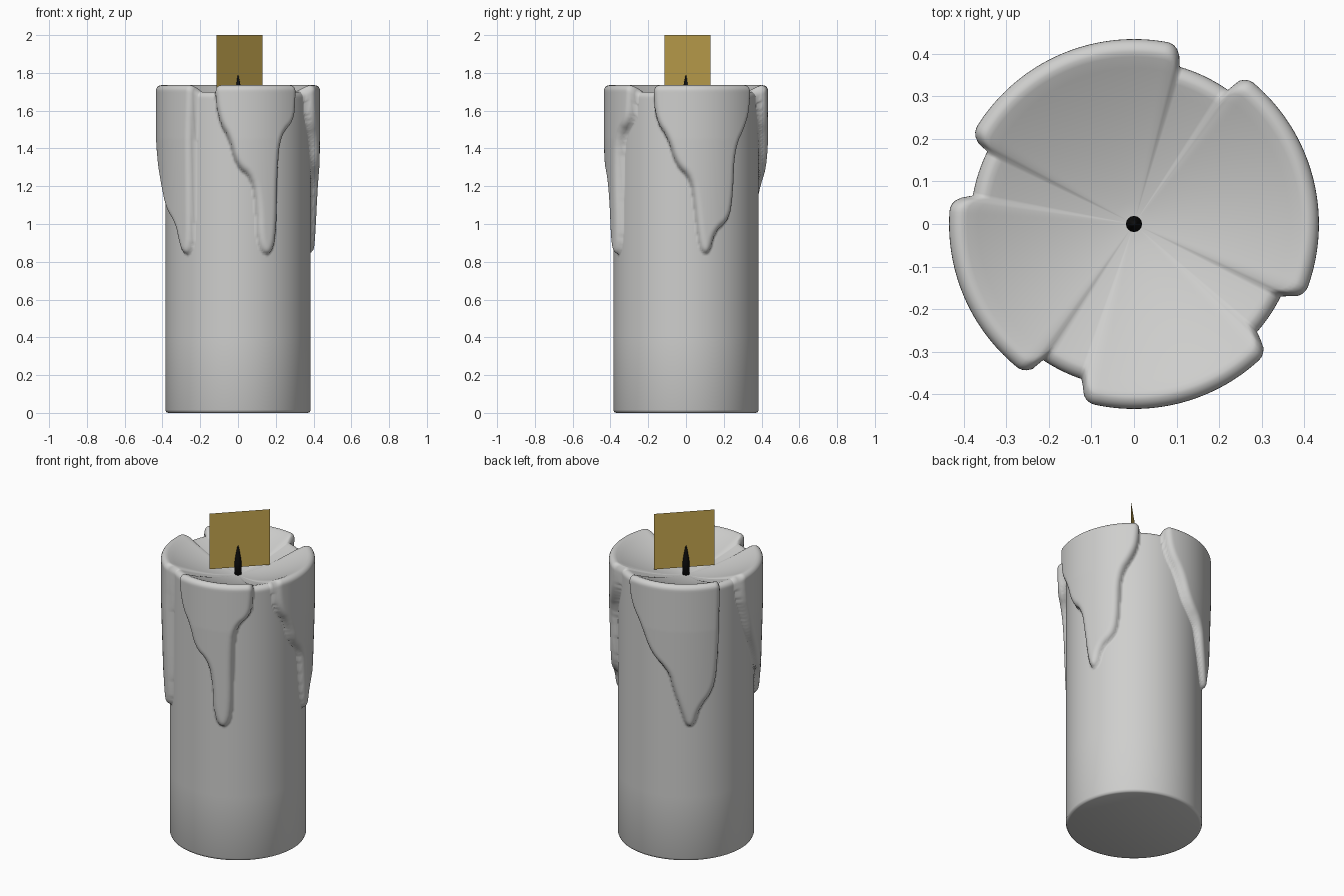
import bpy, bmesh, math

if "Cube" in bpy.data.objects:
    bpy.data.objects.remove(bpy.data.objects["Cube"])

def material(name, rgb):
    m = bpy.data.materials.new(name)
    m.diffuse_color = (*rgb, 1)
    m.use_nodes = True
    m.node_tree.nodes["Principled BSDF"].inputs["Base Color"].default_value = m.diffuse_color
    return m

wax = material("wax_grey", (0.62, 0.62, 0.61))
black = material("wick_black", (0.004, 0.004, 0.004))
yellow = material("flame_yellow", (0.57, 0.39, 0.08))

def finish(name, bm, mat, smooth=True):
    me = bpy.data.meshes.new(name)
    bm.to_mesh(me)
    bm.free()
    me.materials.append(mat)
    for p in me.polygons:
        p.use_smooth = smooth
    ob = bpy.data.objects.new(name, me)
    bpy.context.collection.objects.link(ob)
    return ob

def lathe(name, profiles, mat):
    """Skin a closed ring of (r, z) profiles, with caps on both ends."""
    bm = bmesh.new()
    n = len(profiles)
    cols = []
    for i, prof in enumerate(profiles):
        a = 2 * math.pi * i / n
        cols.append([bm.verts.new((r * math.cos(a), r * math.sin(a), z)) for r, z in prof])
    for i in range(n):
        c, d = cols[i], cols[(i + 1) % n]
        for j in range(len(c) - 1):
            bm.faces.new((c[j], d[j], d[j + 1], c[j + 1]))
    bm.faces.new([c[0] for c in reversed(cols)])
    bm.faces.new([c[-1] for c in cols])
    return finish(name, bm, mat)

# lower edge of each wax drip: (angle in degrees, height)
DRIPS = [
    [(-26, 1.9), (-25.5, 1.66), (-23, 1.54), (-14, 1.45), (-8, 1.31), (3, 1.24), (6, 1.1),
     (9, .92), (12, .845), (19, .845), (23, .96), (35, 1.02), (38.5, 1.15), (39.5, 1.4),
     (50, 1.52), (55, 1.62), (56, 1.9)],
    [(73, 1.9), (74, 1.66), (78, 1.55), (86, 1.46), (95, 1.29), (110, 1.19), (114, 1.08),
     (121, .93), (125, .845), (132, .845), (136.5, .96), (148, 1.06), (151.5, 1.2),
     (153, 1.5), (154, 1.9)],
    [(169, 1.9), (171, 1.6), (177, 1.48), (184, 1.33), (194, 1.2), (202, 1.08), (215, 1.0),
     (219, .9), (223, .84), (231, .84), (234, .95), (235, 1.5), (236, 1.62), (237, 1.9)],
    [(251, 1.9), (252, 1.66), (256, 1.53), (263, 1.45), (268, 1.31), (280, 1.24), (283.5, 1.1),
     (284.5, .92), (289, .84), (297, .84), (301, .95), (301.5, 1.3), (304, 1.47),
     (316, 1.54), (318, 1.66), (319, 1.9)],
]
R = 0.385
K = math.radians(1) * 0.41      # degrees to arc length

def soften(pts):
    out = [pts[0]]
    for (a, b), (c, d) in zip(pts, pts[1:]):
        out += [(a * .75 + c * .25, b * .75 + d * .25), (a * .25 + c * .75, b * .25 + d * .75)]
    return out + [pts[-1]]

DRIPS = [soften(soften(d)) for d in DRIPS]

def seg_dist(px, py, ax, ay, bx, by):
    dx, dy = bx - ax, by - ay
    t = max(0, min(1, ((px - ax) * dx + (py - ay) * dy) / (dx * dx + dy * dy)))
    return math.hypot(px - ax - t * dx, py - ay - t * dy)

def drip_mask(deg, z):
    """0 on bare wax, rising with a rounded shoulder to 1 inside a drip."""
    for d in DRIPS:
        a = deg - 360 if deg - 360 >= d[0][0] else deg
        if not d[0][0] < a < d[-1][0]:
            continue
        segs = list(zip(d, d[1:]))
        for p, q in segs:
            if p[0] <= a <= q[0]:
                low = p[1] + (q[1] - p[1]) * (a - p[0]) / (q[0] - p[0])
                break
        if z <= low:
            return 0
        dist = min(seg_dist(a * K, z, p[0] * K, p[1], q[0] * K, q[1]) for p, q in segs)
        t = min(1, dist / 0.04)
        return math.sqrt(1 - (1 - t) ** 2)
    return 0

# candle body: side with drips, rounded rim, hollow top
COLS, ROWS = 288, 88
profiles = []
for i in range(COLS):
    deg = 360 * i / COLS
    m = drip_mask(deg, 1.70)
    top = 1.70 + 0.035 * m
    prof = [(R - .015, 0), (R - .005, .004), (R, .016), (R, .4)]
    for j in range(ROWS + 1):
        z = 0.81 + (top - 0.03 - 0.81) * j / ROWS
        thick = 0.033 + 0.017 * min(1, max(0, (z - .85) / .6))
        prof.append((R + thick * drip_mask(deg, z), z))
    edge = prof[-1][0]
    for j in range(1, 7):
        a = math.pi / 2 * j / 6
        prof.append((edge - .03 * (1 - math.cos(a)), top - .03 + .03 * math.sin(a)))
    inner = edge - 0.042
    for j in range(15):
        s = 1 - j / 15
        prof.append((inner * s, 1.61 + (top - .004 - 1.61) * s ** 1.6))
    profiles.append(prof)
lathe("candle_body", profiles, wax)

# wick
lathe("wick", [[(.019, 1.58), (.019, 1.69), (.016, 1.715), (.009, 1.755), (.003, 1.787)]] * 16, black)

# flame card, set on the diagonal
bm = bmesh.new()
lo, hi = -0.115, 0.13
bm.faces.new([bm.verts.new(v) for v in
              ((lo, lo, 1.654), (hi, hi, 1.654), (hi, hi, 2), (lo, lo, 2))])
finish("flame_card", bm, yellow, smooth=False)
